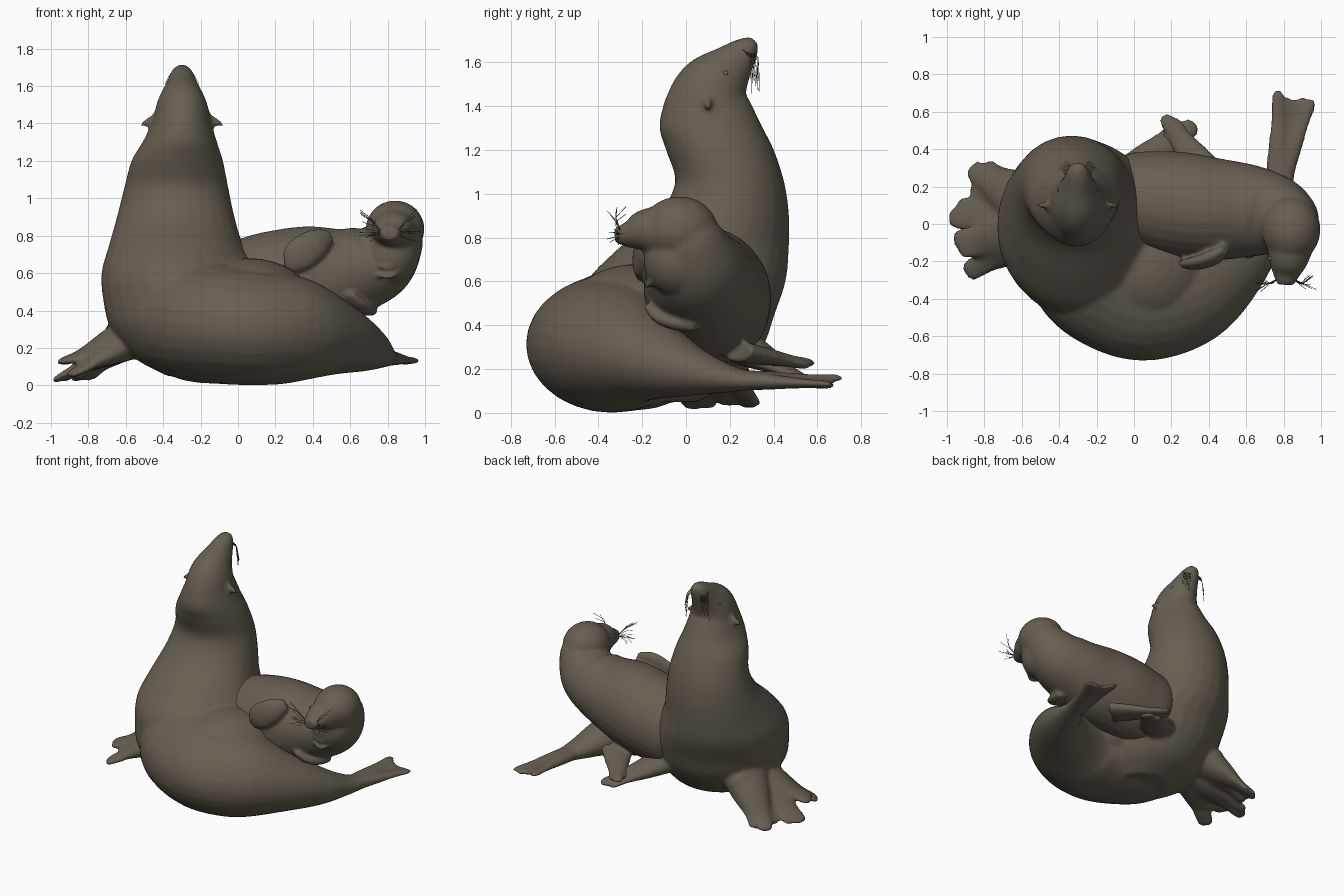
import bpy, bmesh, math, random
from mathutils import Vector, Matrix

random.seed(4)
old = bpy.data.objects.get("Cube")
if old:
    bpy.data.objects.remove(old, do_unlink=True)

# One hide colour for everything
HIDE = bpy.data.materials.new("grey brown hide")
HIDE.use_nodes = True
HIDE.diffuse_color = (0.135, 0.115, 0.083, 1)
HIDE.node_tree.nodes["Principled BSDF"].inputs["Base Color"].default_value = HIDE.diffuse_color
UP, BACK = Vector((0, 0, 1)), Vector((0, 1, 0))


def smooth_rows(rows, steps):
    """Catmull-Rom interpolation of profile rows."""
    rows = [Vector(r) for r in rows]
    ext = [rows[0] * 2 - rows[1]] + rows + [rows[-1] * 2 - rows[-2]]
    out = []
    for i in range(1, len(ext) - 2):
        a, b, c, d = ext[i - 1:i + 3]
        for s in range(steps):
            t = s / steps
            out.append((b * 2 + (c - a) * t + (a * 2 - b * 5 + c * 4 - d) * t ** 2
                        + (b * 3 - a - c * 3 + d) * t ** 3) * 0.5)
    return out + [rows[-1]]


def loft(bm, rows, ref0=UP, ref1=None, steps=5, sides=28, axis=None):
    """Closed tube through rows of x, y, z, half width, half height."""
    ref1 = ref1 or ref0
    pts = smooth_rows(rows, steps)
    cen = [Vector(p[:3]) for p in pts]
    last, rings = len(pts) - 1, []
    for i, p in enumerate(pts):
        t = axis or (cen[min(i + 1, last)] - cen[max(i - 1, 0)]).normalized()
        a = t.cross(ref0.lerp(ref1, i / last)).normalized()
        b = a.cross(t)
        w, h = max(p[3], 0.004), max(p[4], 0.004)
        ring = []
        for k in range(sides):
            ang = math.tau * k / sides
            ring.append(bm.verts.new(cen[i] + a * w * math.cos(ang) + b * h * math.sin(ang)))
        rings.append(ring)
    for r, s in zip(rings, rings[1:]):
        for k in range(sides):
            n = (k + 1) % sides
            bm.faces.new((r[k], r[n], s[n], s[k]))
    bm.faces.new(rings[0][::-1])
    bm.faces.new(rings[-1])


def ball(bm, loc, size):
    m = Matrix.Translation(loc) @ Matrix.Diagonal((*size, 1))
    bmesh.ops.create_uvsphere(bm, u_segments=28, v_segments=18, radius=1, matrix=m)


def fan(bm, root, tips, root_w, root_h, w=0.05, thick=0.02):
    """Webbed flipper: flat toes spreading from one root."""
    root = Vector(root)
    for tip in tips:
        tip = Vector(tip)
        rows = []
        for f, k in ((0, 0), (0.35, 0.4), (0.7, 0.9), (0.93, 1), (1, 1)):
            p = root.lerp(tip, f)
            end = 0.45 if f == 1 else 1
            rows.append((*p, (root_w + (w - root_w) * k) * end, (root_h + (thick - root_h) * k) * end))
        loft(bm, rows, steps=3, sides=16)


def finish(bm, name, voxel=None, soften=8):
    bmesh.ops.recalc_face_normals(bm, faces=bm.faces)
    for f in bm.faces:
        f.smooth = True
    me = bpy.data.meshes.new(name)
    bm.to_mesh(me)
    bm.free()
    me.materials.append(HIDE)
    ob = bpy.data.objects.new(name, me)
    bpy.context.collection.objects.link(ob)
    if voxel:
        # Fuse the overlapping forms into one skin
        r = ob.modifiers.new("fuse", 'REMESH')
        r.mode = 'VOXEL'
        r.voxel_size = voxel
        r.use_smooth_shade = True
        s = ob.modifiers.new("soften", 'SMOOTH')
        s.factor = 0.5
        s.iterations = soften


def whiskers(name, strands):
    cu = bpy.data.curves.new(name, 'CURVE')
    cu.dimensions = '3D'
    cu.bevel_depth = 0.0015
    cu.bevel_resolution = 0
    for pts in strands:
        sp = cu.splines.new('POLY')
        sp.points.add(len(pts) - 1)
        for q, p in zip(sp.points, pts):
            q.co = (*p, 1)
    cu.materials.append(HIDE)
    bpy.context.collection.objects.link(bpy.data.objects.new(name, cu))


# Adult head, nose raised
bm = bmesh.new()
loft(bm, [(-.3, .315, 1.7, .03, .025), (-.3, .28, 1.665, .06, .06), (-.3, .21, 1.59, .09, .105),
          (-.3, .13, 1.49, .138, .168), (-.3, .1, 1.38, .16, .2), (-.31, .12, 1.25, .19, .2)], BACK)
# Upright torso flaring into the haunch
loft(bm, [(-.3, .095, 1.44, .145, .19), (-.31, .112, 1.31, .195, .235), (-.325, .155, 1.2, .245, .247),
          (-.33, .2, 1.05, .28, .25), (-.333, .168, .9, .315, .303), (-.33, .08, .75, .36, .39),
          (-.3, 0, .6, .43, .455), (-.25, -.05, .45, .47, .455), (-.24, -.08, .3, .44, .43),
          (-.22, -.11, .15, .34, .34), (-.18, -.15, .05, .2, .2)], BACK, axis=-UP)
# Body curling round to the tail
loft(bm, [(-.38, -.02, .38, .28, .28), (-.22, -.2, .35, .38, .33), (-.06, -.3, .325, .4, .32),
          (.1, -.34, .31, .39, .31), (.31, -.3, .295, .335, .285), (.52, -.17, .25, .235, .2),
          (.67, -.01, .2, .15, .13), (.75, .17, .16, .1, .07), (.81, .33, .14, .06, .035)])
ball(bm, (.06, -.22, .4), (.36, .36, .28))
# Hind flippers
fan(bm, (.77, .22, .15), [(.77, .72, .16), (.82, .68, .14), (.865, .67, .13), (.91, .68, .125), (.955, .67, .13)],
    .07, .05, .034, .017)
# Front flippers, broad lobes on the right, one blade showing on the left
fan(bm, (-.58, .12, .27), [(-.88, .3, .025), (-.81, .31, .03), (-.87, .2, .035)], .16, .12, .06)
fan(bm, (-.56, -.03, .26), [(-.99, .04, .02), (-.95, .1, .025), (-.965, -.09, .12), (-.94, -.14, .12),
                            (-.9, -.27, .05), (-.85, -.24, .07)], .16, .12, .06)
fan(bm, (0, .25, .3), [(.33, .54, .15), (.26, .54, .15)], .13, .08, .055)
# Ears
for s in (-1, 1):
    loft(bm, [(-.3 + s * .14, .1, 1.43, .025, .02), (-.3 + s * .19, .1, 1.405, .022, .016),
              (-.3 + s * .225, .1, 1.385, .01, .01)], BACK, steps=3, sides=12)
finish(bm, "adult_body", 0.0125, 12)

# Pup: plump body rising to a head that turns to the front
bm = bmesh.new()
loft(bm, [(-.2, .15, .46, .08, .1), (-.07, .14, .48, .23, .25), (.1, .12, .51, .27, .29),
          (.25, .1, .54, .285, .295), (.42, .08, .57, .275, .285), (.61, .07, .61, .25, .235),
          (.75, .05, .67, .215, .21), (.83, .02, .77, .17, .165), (.84, 0, .84, .14, .13)],
     UP, Vector((-1, 0, .2)))
ball(bm, (.84, -.03, .835), (.157, .175, .153))
loft(bm, [(.84, -.08, .83, .135, .125), (.825, -.19, .83, .108, .1), (.815, -.26, .815, .078, .063),
          (.81, -.325, .812, .045, .034)], sides=20)
ball(bm, (.82, -.03, .7), (.15, .165, .17))
# Throat folds
for i in range(3):
    z = .59 + i * .05
    loft(bm, [(.68, -.1, z + .04, .01, .01), (.75, -.158, z, .014, .012), (.81, -.178, z - .01, .015, .013),
              (.88, -.14, z + .02, .01, .01)], sides=10)
# Front flippers folded on the side and under the chest
loft(bm, [(.49, -.13, .8, .04, .025), (.42, -.18, .76, .08, .04), (.33, -.21, .7, .09, .035),
          (.28, -.21, .65, .06, .025), (.25, -.2, .63, .02, .01)], -BACK)
loft(bm, [(.72, .05, .4, .03, .03), (.68, -.04, .41, .06, .035), (.63, -.12, .44, .06, .03),
          (.6, -.18, .49, .025, .015)], UP)
# Hind flippers trailing behind
fan(bm, (.4, .24, .28), [(.155, .58, .225), (.2, .56, .215), (.17, .5, .215)], .11, .05, .04)
finish(bm, "pup_body", 0.0115, 7)

# Eyes
for name, spots in (("adult_eyes", [(-.3 + s * .098, .18, 1.55) for s in (-1, 1)]),
                    ("pup_eyes", [(.82 + s * .088, -.185, .865) for s in (-1, 1)])):
    bm = bmesh.new()
    for p in spots:
        ball(bm, p, (.014, .014, .014))
    finish(bm, name)

# Whiskers
hairs = []
for s in (-1, 1):
    for i in range(7):
        x, y = -.3 + s * (.03 + .006 * i), .315 - .006 * i
        drop = random.uniform(.1, .19)
        hairs.append([(x, y - .02, 1.66), (x + s * .02, y + .015, 1.62), (x + s * .035, y + .02, 1.64 - drop)])
whiskers("adult_whiskers", hairs)
hairs = []
for s in (-1, 1):
    for i in range(12):
        rise = random.uniform(-.06, .13)
        out = random.uniform(.07, .13)
        hairs.append([(.81 + s * .035, -.29, .81), (.81 + s * (.035 + out * .5), -.32, .82 + rise * .6),
                      (.81 + s * (.035 + out), -.33 + random.uniform(-.04, .06), .82 + rise)])
whiskers("pup_whiskers", hairs)
